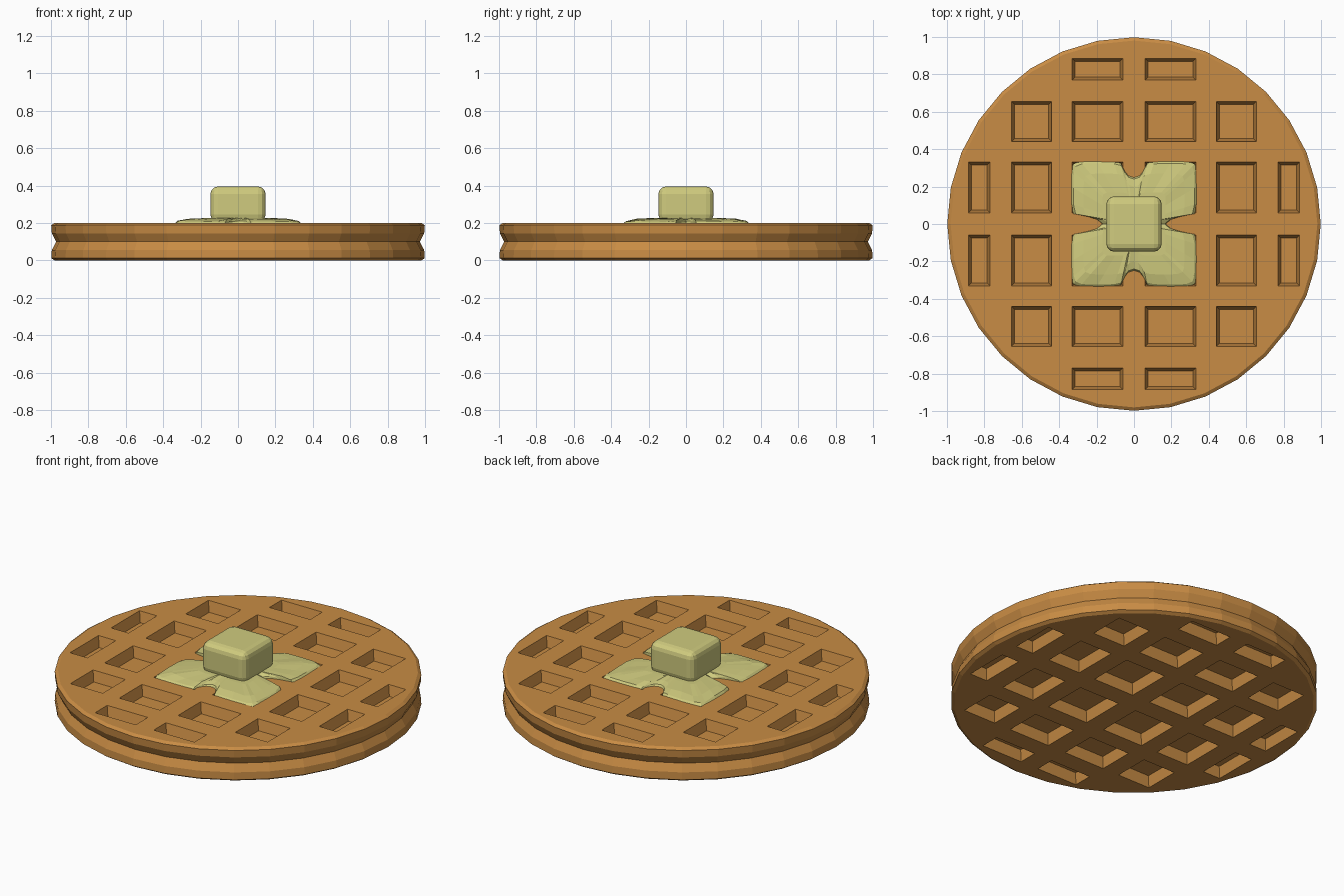
import bpy, bmesh, math, random

if "Cube" in bpy.data.objects:
    bpy.data.objects.remove(bpy.data.objects["Cube"])

random.seed(4)


def material(name, color):
    m = bpy.data.materials.new(name)
    m.diffuse_color = (*color, 1)
    m.use_nodes = True
    m.node_tree.nodes["Principled BSDF"].inputs["Base Color"].default_value = m.diffuse_color
    return m


WAFFLE = material("golden brown", (0.58, 0.262, 0.058))
BUTTER = material("butter yellow", (0.63, 0.60, 0.21))


def make_object(name, bm, mat):
    bmesh.ops.recalc_face_normals(bm, faces=bm.faces)
    me = bpy.data.meshes.new(name)
    bm.to_mesh(me)
    bm.free()
    me.materials.append(mat)
    ob = bpy.data.objects.new(name, me)
    bpy.context.collection.objects.link(ob)
    return ob


def skin(bm, rings):
    """Join equal-length closed rings of points with quads."""
    loops = [[bm.verts.new(p) for p in r] for r in rings]
    n = len(loops[0])
    for a, b in zip(loops, loops[1:]):
        for i in range(n):
            j = (i + 1) % n
            bm.faces.new((a[i], a[j], b[j], b[i]))
    return loops


# Waffle disc with a V groove round the rim
bm = bmesh.new()
profile = [(0.98, 0), (0.998, 0.012), (0.995, 0.055), (0.972, 0.10),
           (0.995, 0.145), (0.998, 0.188), (0.98, 0.20)]
SIDES = 32
rings = [[(r * math.cos(i * math.tau / SIDES), r * math.sin(i * math.tau / SIDES), z)
          for i in range(SIDES)] for r, z in profile]
loops = skin(bm, rings)
bm.faces.new(loops[0])
bm.faces.new(loops[-1])
waffle = make_object("waffle", bm, WAFFLE)

# Tapered pocket cutters on both faces
bm = bmesh.new()
spans = [(0.06, 0.33), (0.44, 0.655), (0.77, 0.885)]
cells = [(0, 0), (0, 1), (1, 0), (1, 1), (0, 2), (2, 0)]
for i, j in cells:
    for sx in (1, -1):
        for sy in (1, -1):
            (x0, x1), (y0, y1) = spans[i], spans[j]
            for top in (True, False):
                pocket = []
                for inset, z in ((0.016, 0.138), (0, 0.20), (-0.005, 0.22)):
                    z = z if top else 0.2 - z
                    a, b, c, d = x0 + inset, x1 - inset, y0 + inset, y1 - inset
                    pocket.append([(sx * x, sy * y, z) for x, y in
                                   ((a, c), (b, c), (b, d), (a, d))])
                loops = skin(bm, pocket)
                bm.faces.new(loops[0])
                bm.faces.new(loops[-1])
cutter = make_object("pocket_cutter", bm, WAFFLE)
cutter.hide_render = True
mod = waffle.modifiers.new("pockets", 'BOOLEAN')
mod.object = cutter
mod.operation = 'DIFFERENCE'
mod.solver = 'EXACT'
bpy.context.view_layer.objects.active = waffle
bpy.ops.object.modifier_apply(modifier=mod.name)
bpy.data.objects.remove(cutter)

# Melted butter: four lobes with notches where the ridges show
quarter = [(0.17, 0), (0.20, 0.025), (0.25, 0.04), (0.325, 0.055), (0.337, 0.11),
           (0.337, 0.20), (0.335, 0.29), (0.325, 0.32), (0.29, 0.335), (0.20, 0.337),
           (0.11, 0.335), (0.07, 0.325), (0.05, 0.285), (0.03, 0.26)]
outline = list(quarter)
outline += [(0, 0.25)] + [(-x, y) for x, y in reversed(quarter)]
outline += [(x, -y) for x, y in reversed(outline[1:-1])]
# remove the right-hand notch point repeated by the mirroring
seen, clean = set(), []
for p in outline:
    key = (round(p[0], 4), round(abs(p[1]) if abs(p[1]) < 1e-6 else p[1], 4))
    if key not in seen:
        seen.add(key)
        clean.append(p)
clean.sort(key=lambda p: math.atan2(p[1], p[0]))
bm = bmesh.new()
rings = []
for s, z, jitter in ((0.99, 0.14, 0), (1, 0.197, 0), (0.96, 0.209, 0.003),
                     (0.80, 0.219, 0.004), (0.5, 0.226, 0.002)):
    rings.append([(x * s, y * s, z + random.uniform(-jitter, jitter)) for x, y in clean])
loops = skin(bm, rings)
bm.faces.new(loops[0])
bm.faces.new(loops[-1])
melt = make_object("melted_butter", bm, BUTTER)

# Butter pat with rounded edges
bm = bmesh.new()
bmesh.ops.create_cube(bm, size=1)
for v in bm.verts:
    v.co = (v.co.x * 0.295, v.co.y * 0.295, 0.30 + v.co.z * 0.19)
bmesh.ops.bevel(bm, geom=bm.edges[:], offset=0.04, segments=3, profile=0.5,
                affect='EDGES')
make_object("butter_pat", bm, BUTTER)
